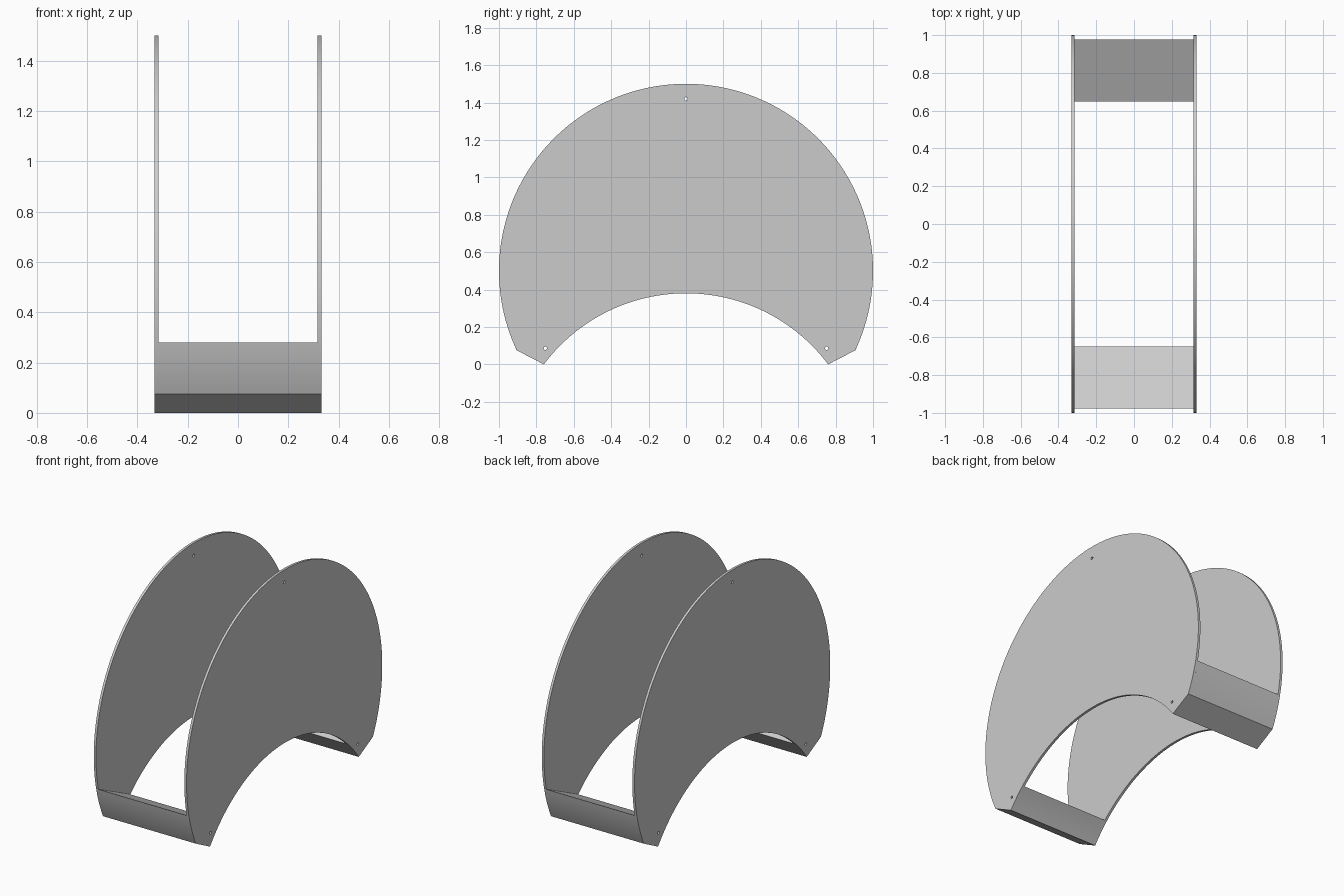
import bpy
import bmesh
from math import sin, cos, asin, pi, radians
from mathutils import Matrix

HALF_WIDTH, THICK = 0.332, 0.016
OUTER_R, OUTER_Z = 1.0, 0.5        # round outer edge
INNER_R, INNER_Z = 0.95, -0.57     # arch underneath
HOLES = [(0, 1.42), (-0.752, 0.086), (0.752, 0.086)]

if "Cube" in bpy.data.objects:
    bpy.data.objects.remove(bpy.data.objects["Cube"], do_unlink=True)

grey = bpy.data.materials.new("plain_grey")
grey.use_nodes = True
colour = (0.6, 0.6, 0.6, 1)
grey.diffuse_color = colour
grey.node_tree.nodes["Principled BSDF"].inputs["Base Color"].default_value = colour


def arc(radius, centre_z, start, end, steps):
    """Points (y, z) on a circle, angles measured from +y."""
    angles = [start + (end - start) * i / steps for i in range(steps + 1)]
    return [(radius * cos(a), centre_z + radius * sin(a)) for a in angles]


def outer_angle(z):
    return asin((z - OUTER_Z) / OUTER_R)


def inner_angle(z):
    return asin((z - INNER_Z) / INNER_R)


def finish(name, bm):
    mesh = bpy.data.meshes.new(name)
    bm.to_mesh(mesh)
    bm.free()
    obj = bpy.data.objects.new(name, mesh)
    bpy.context.collection.objects.link(obj)
    return obj


def extrude_profile(name, profile, x0, x1):
    """Solid made from a (y, z) outline stretched from x0 to x1."""
    bm = bmesh.new()
    face = bm.faces.new([bm.verts.new((x0, y, z)) for y, z in profile])
    moved = bmesh.ops.extrude_face_region(bm, geom=[face])["geom"]
    bmesh.ops.translate(bm, vec=(x1 - x0, 0, 0),
                        verts=[v for v in moved if isinstance(v, bmesh.types.BMVert)])
    bmesh.ops.recalc_face_normals(bm, faces=bm.faces)
    obj = finish(name, bm)
    obj.data.materials.append(grey)
    return obj


# Crescent side plates
low, tip = outer_angle(0.075), inner_angle(0)
crescent = (arc(OUTER_R, OUTER_Z, low, pi - low, 120)
            + arc(INNER_R, INNER_Z, pi - tip, tip, 64))
inside = HALF_WIDTH - THICK
parts = [extrude_profile("left_side_plate", crescent, inside, HALF_WIDTH),
         extrude_profile("right_side_plate", crescent, -HALF_WIDTH, -inside)]

# Cross bars joining the feet, with sloping tops
bar = (arc(OUTER_R, OUTER_Z, low, outer_angle(0.28), 8)
       + arc(INNER_R, INNER_Z, inner_angle(0.123), tip, 8))
for name, side in (("rear_cross_bar", 1), ("front_cross_bar", -1)):
    parts.append(extrude_profile(name, [(side * y, z) for y, z in bar], -inside, inside))

# Small round holes drilled straight through
bm = bmesh.new()
for y, z in HOLES:
    bmesh.ops.create_cone(bm, cap_ends=True, segments=16, radius1=0.009, radius2=0.009,
                          depth=1, matrix=Matrix.Translation((0, y, z))
                          @ Matrix.Rotation(pi / 2, 4, 'Y'))
drill = finish("hole_cutter", bm)
drill.hide_render = True

for obj in parts:
    cut = obj.modifiers.new("holes", 'BOOLEAN')
    cut.operation, cut.solver, cut.object = 'DIFFERENCE', 'EXACT', drill
    bpy.ops.object.select_all(action='DESELECT')
    obj.select_set(True)
    bpy.context.view_layer.objects.active = obj
    bpy.ops.object.modifier_apply(modifier=cut.name)
    bpy.ops.object.shade_smooth_by_angle(angle=radians(20))
bpy.data.objects.remove(drill, do_unlink=True)
